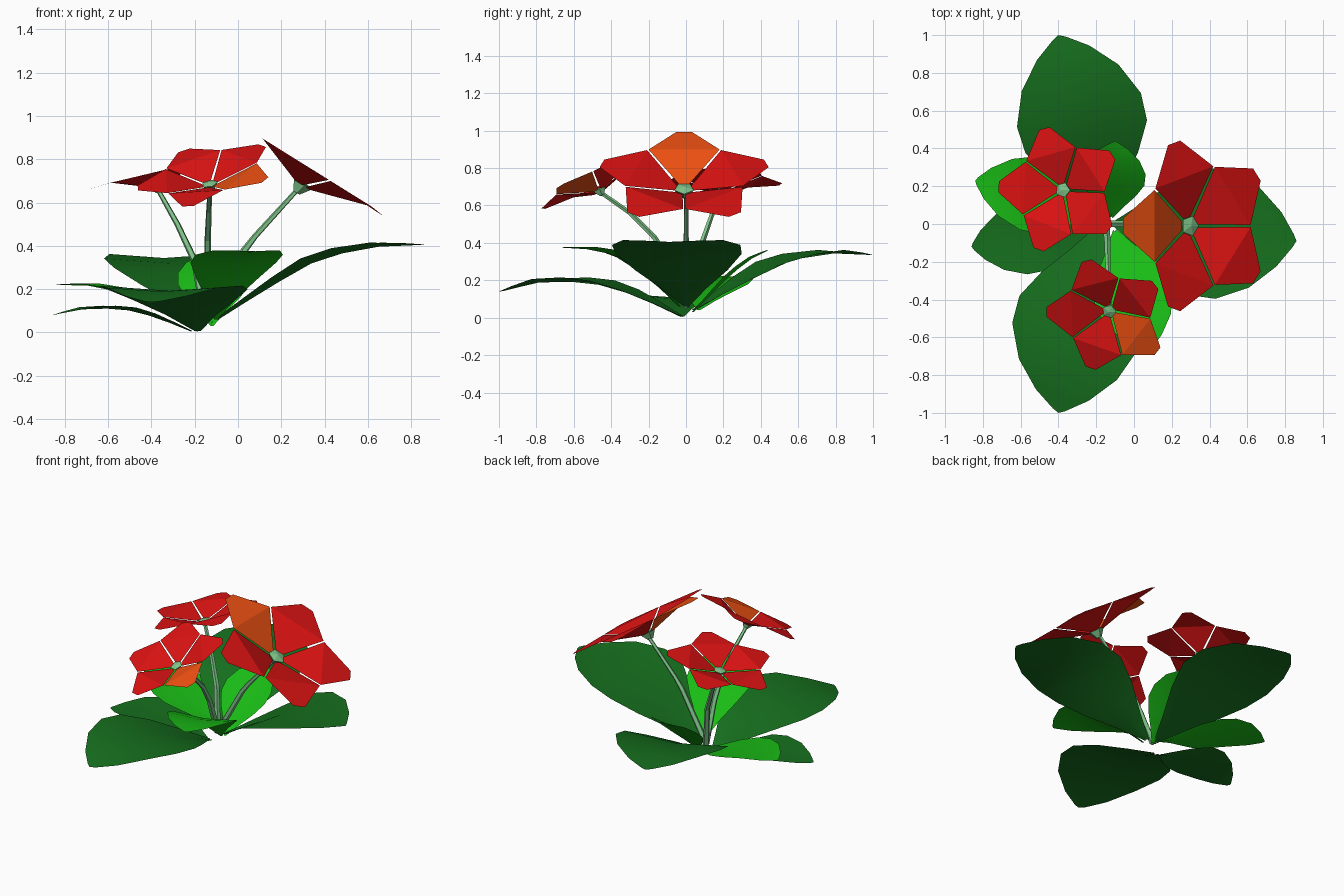
import bpy, math
from mathutils import Vector, Matrix

if "Cube" in bpy.data.objects:
    bpy.data.objects.remove(bpy.data.objects["Cube"])


def mat(name, col):
    m = bpy.data.materials.new(name)
    m.diffuse_color = (*col, 1)
    m.use_nodes = True
    m.node_tree.nodes["Principled BSDF"].inputs["Base Color"].default_value = m.diffuse_color
    return m


RED = mat("petal_red", (0.70, 0.006, 0.006))
ORANGE = mat("petal_orange", (0.85, 0.08, 0.006))
DARK = mat("leaf_dark", (0.008, 0.16, 0.013))
BRIGHT = mat("leaf_bright", (0.01, 0.50, 0.008))
STEM = mat("stem_pale", (0.21, 0.55, 0.25))


def add(name, verts, faces, material, smooth=False):
    me = bpy.data.meshes.new(name)
    me.from_pydata([tuple(v) for v in verts], [], faces)
    me.update()
    me.materials.append(material)
    for p in me.polygons:
        p.use_smooth = smooth
    ob = bpy.data.objects.new(name, me)
    bpy.context.collection.objects.link(ob)
    return ob


# Leaf: midrib from base to tip in plan, heights along it, widths from a profile
WIDTHS = [(0, .04), (.15, .36), (.3, .72), (.45, .98), (.6, 1.0),
          (.78, .78), (.92, .42), (1, .1)]


def lerp(vals, t):
    f = t * (len(vals) - 1)
    i = min(int(f), len(vals) - 2)
    return vals[i] + (vals[i + 1] - vals[i]) * (f - i)


def leaf(name, base, tip, heights, hw, material):
    b, e = Vector((*base, 0)), Vector((*tip, 0))
    d = (e - b).normalized()
    side = Vector((-d.y, d.x, 0))
    verts, faces = [], []
    for t, w in WIDTHS:
        p = b.lerp(e, t) + Vector((0, 0, lerp(heights, t)))
        for s in (-1, 0, 1):
            lift = Vector((0, 0, abs(s) * hw * w * 0.07))
            back = d * (-0.05 * abs(s) * hw)
            verts.append(p + side * s * hw * w + lift + back)
    for i in range(len(WIDTHS) - 1):
        for j in range(2):
            a = i * 3 + j
            faces.append((a, a + 3, a + 4, a + 1)[::-1])
    add(name, verts, faces, material, True)


leaf("leaf_back", (-.14, .05), (-.40, 1.0), (.04, .18, .30, .345, .335), .34, DARK)
leaf("leaf_front", (-.19, -.03), (-.40, -1.0), (.005, .12, .19, .195, .14), .34, DARK)
leaf("leaf_right", (-.09, 0), (.86, -.09), (.06, .21, .345, .395, .405), .345, DARK)
leaf("leaf_left", (-.22, -.02), (-.86, -.12), (.005, .07, .11, .11, .08), .19, DARK)
leaf("leaf_left_small", (-.16, .07), (-.84, .23), (.04, .12, .175, .215, .22), .2, BRIGHT)
leaf("leaf_front_small", (-.1, -.04), (.08, -.67), (.06, .22, .33, .365, .375), .21, BRIGHT)
leaf("leaf_back_small", (-.12, .04), (-.1, .44), (.03, .13, .23, .31, .36), .17, BRIGHT)


# Stem: five-sided tapered tube along a path
def stem(name, path, r0=.02, r1=.011, n=5):
    pts = [Vector(p) for p in path]
    verts, faces = [], []
    for i, p in enumerate(pts):
        d = pts[min(i + 1, len(pts) - 1)] - pts[max(i - 1, 0)]
        u = d.cross(Vector((.3, 1, 0))).normalized()
        v = d.normalized().cross(u)
        r = r0 + (r1 - r0) * i / (len(pts) - 1)
        for k in range(n):
            a = 2 * math.pi * k / n
            verts.append(p + (u * math.cos(a) + v * math.sin(a)) * r)
    for i in range(len(pts) - 1):
        for k in range(n):
            a, b = i * n + k, i * n + (k + 1) % n
            faces.append((a, b, b + n, a + n))
    faces += [tuple(range(n))[::-1], tuple(range(len(verts) - n, len(verts)))]
    add(name, verts, faces, STEM)


stem("stem_left", [(-.15, 0, .06), (-.2, .06, .33), (-.28, .12, .5), (-.37, .178, .66)])
stem("stem_front", [(-.15, 0, .06), (-.14, -.1, .31), (-.14, -.17, .43),
                    (-.135, -.3, .56), (-.13, -.45, .665)])
stem("stem_right", [(-.15, 0, .06), (.03, 0, .38), (.08, 0, .445), (.28, 0, .665)])


# Flower: five creased petals tilted around a pentagonal centre
def flower(name, centre, axis, first, scale, first_mat):
    z = Vector(axis).normalized()
    f = Vector(first)
    x = (f - z * f.dot(z)).normalized()
    y = z.cross(x)
    c = Vector(centre)

    def place(v, ang=0):
        v = Matrix.Rotation(ang, 3, 'Z') @ Vector(v)
        return c + (x * v.x + y * v.y + z * v.z) * scale

    outline = [(.045, -.022, .005), (.27, -.19, .09), (.462, -.04, .082),
               (.462, .04, .082), (.27, .19, .09), (.045, .022, .005)]
    for i in range(5):
        vs = [place(v, i * math.tau / 5) for v in outline]
        add(f"{name}_petal_{i + 1}", vs, [(0, 1, 4, 5), (1, 2, 3, 4)],
            first_mat if i == 0 else RED)
    # Centre with cup below
    vs = []
    for r, h in ((.055, .012), (.018, -.04)):
        vs += [place((r, 0, h), (k + .5) * math.tau / 5) for k in range(5)]
    vs.append(place((0, 0, .025)))
    fs = [(k + 5, (k + 1) % 5 + 5, (k + 1) % 5, k) for k in range(5)]
    fs += [(k, (k + 1) % 5, 10) for k in range(5)] + [(9, 8, 7, 6, 5)]
    add(f"{name}_centre", vs, fs, STEM)


flower("flower_right", (.29, -.01, .68), (.53, 0, .85), (-1, 0, 0), 1.0, ORANGE)
flower("flower_front", (-.13, -.46, .68), (-.2, -.41, .89), (.26, -.19, -.02), .71, ORANGE)
flower("flower_left", (-.375, .18, .675), (-.23, 0, .97), (-1, .05, -.2), .73, RED)
